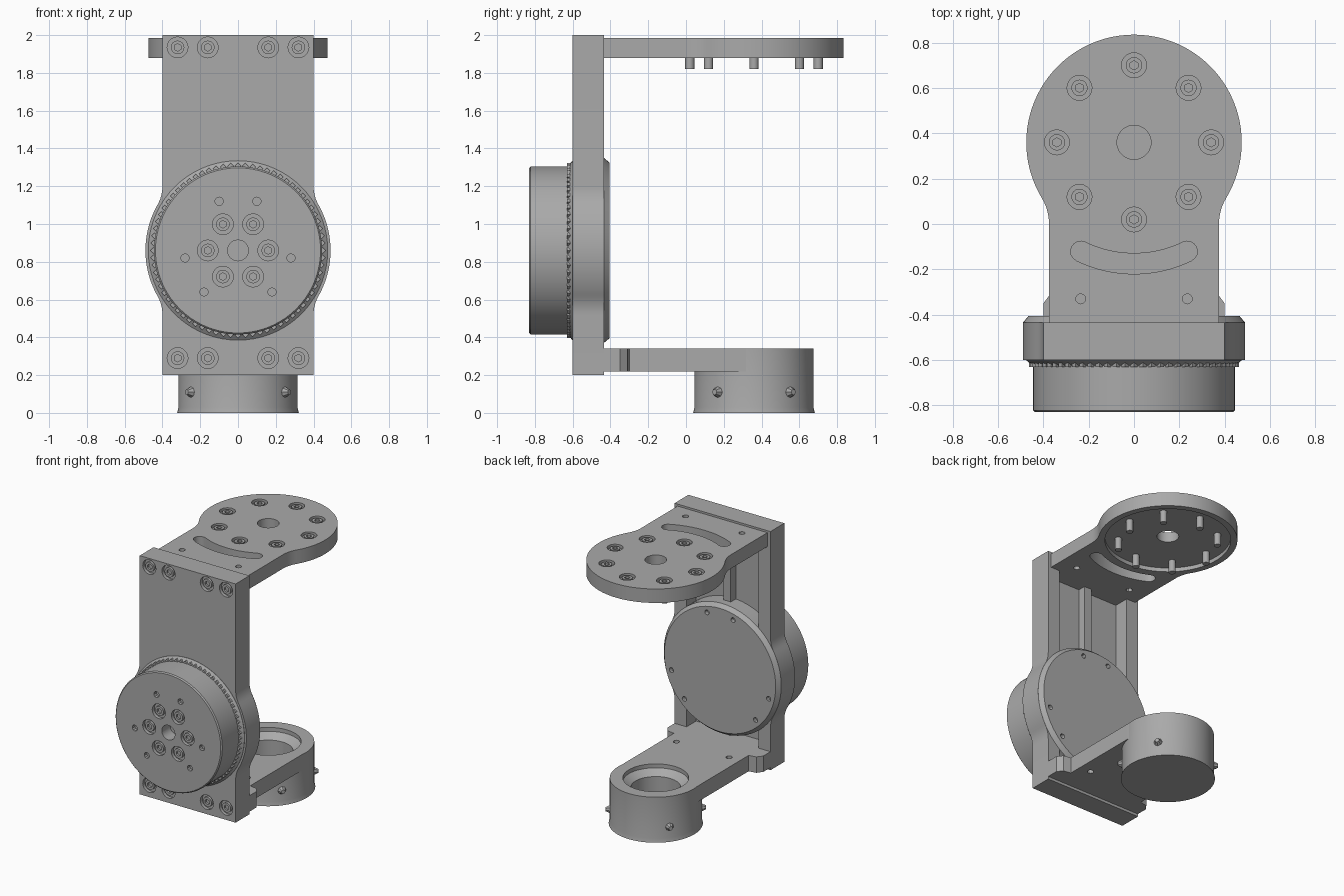
import bpy, bmesh
from math import sin, cos, pi, sqrt, atan2, radians
from mathutils import Vector, Matrix

cube = bpy.data.objects.get("Cube")
if cube:
    bpy.data.objects.remove(cube, do_unlink=True)

grey = bpy.data.materials.new("machined_grey")
grey.use_nodes = True
grey.diffuse_color = (0.4, 0.4, 0.4, 1)
grey.node_tree.nodes["Principled BSDF"].inputs["Base Color"].default_value = (0.4, 0.4, 0.4, 1)

FRONT, UP = Vector((0, -1, 0)), Vector((0, 0, 1))
MOTOR_Z, ARM_Y = 0.86, 0.36


def finish(name, bm):
    bmesh.ops.recalc_face_normals(bm, faces=bm.faces)
    mesh = bpy.data.meshes.new(name)
    bm.to_mesh(mesh)
    bm.free()
    obj = bpy.data.objects.new(name, mesh)
    bpy.context.collection.objects.link(obj)
    mesh.materials.append(grey)
    return obj


def activate(obj):
    bpy.ops.object.select_all(action='DESELECT')
    obj.select_set(True)
    bpy.context.view_layer.objects.active = obj


def prism(name, outline, lo, hi, axis='z'):
    """Extrude a 2D outline along z, or along y with the outline in x and z."""
    bm = bmesh.new()
    put = (lambda u, v, w: (u, v, w)) if axis == 'z' else (lambda u, v, w: (u, w, v))
    face = bm.faces.new([bm.verts.new(put(u, v, lo)) for u, v in outline])
    new = bmesh.ops.extrude_face_region(bm, geom=[face])['geom']
    verts = [e for e in new if isinstance(e, bmesh.types.BMVert)]
    bmesh.ops.translate(bm, verts=verts, vec=put(0, 0, hi - lo))
    return finish(name, bm)


def box(name, x0, x1, y0, y1, z0, z1):
    return prism(name, [(x0, y0), (x1, y0), (x1, y1), (x0, y1)], z0, z1)


def rods(name, centres, direction, radius, length, sides=20, tip=None):
    """Cylinders centred on the given points; direction may vary per point."""
    bm = bmesh.new()
    for c in centres:
        d = direction(c) if callable(direction) else direction
        m = Matrix.Translation(c) @ d.to_track_quat('Z', 'Y').to_matrix().to_4x4()
        bmesh.ops.create_cone(bm, cap_ends=True, segments=sides, radius1=radius,
                              radius2=radius if tip is None else tip, depth=length, matrix=m)
    return finish(name, bm)


def lathe(name, profile, centre, direction, sides=72):
    """Spin (radius, height) points round an axis through centre."""
    bm = bmesh.new()
    vs = [bm.verts.new((r, 0, h)) for r, h in profile]
    edges = [bm.edges.new(p) for p in zip(vs, vs[1:])]
    bmesh.ops.spin(bm, geom=vs + edges, axis=(0, 0, 1), cent=(0, 0, 0),
                   angle=2 * pi, steps=sides)
    bmesh.ops.remove_doubles(bm, verts=bm.verts, dist=0.0005)
    m = Matrix.Translation(centre) @ direction.to_track_quat('Z', 'Y').to_matrix().to_4x4()
    bmesh.ops.transform(bm, matrix=m, verts=bm.verts)
    return finish(name, bm)


def cut(obj, *cutters):
    for cutter in cutters:
        cutter.hide_render = True
        mod = obj.modifiers.new("cut", 'BOOLEAN')
        mod.operation, mod.solver, mod.object = 'DIFFERENCE', 'EXACT', cutter
        activate(obj)
        bpy.ops.object.modifier_apply(modifier=mod.name)
        bpy.data.objects.remove(cutter, do_unlink=True)


def arc(cx, cy, r, a0, a1, n):
    return [(cx + r * cos(a0 + (a1 - a0) * i / n), cy + r * sin(a0 + (a1 - a0) * i / n))
            for i in range(n + 1)]


def flared_neck(r, w, f, end):
    """Quarter outline: disc of radius r blending by fillet f into a neck of half width w."""
    d = sqrt((r + f) ** 2 - (w + f) ** 2)
    a = atan2(d, w + f)
    return arc(0, 0, r, 0, a, 14) + arc(w + f, d, f, pi + a, pi, 6)[1:] + [(w, end)]


def countersunk(name, obj, points, direction):
    """Sink shallow seats into a face and set socket screws in them."""
    cut(obj, rods("seat_cutter", points, direction, 0.055, 0.05))
    heads = rods(name, [p - direction * 0.02 for p in points], direction, 0.036, 0.03, 16)
    cut(heads, rods("socket_cutter", points, direction, 0.02, 0.04, 6))


# Upright plate with flared sides and a channelled back
top = flared_neck(0.49, 0.4, 0.2, 2.0 - MOTOR_Z)
low = [(x, -z) for x, z in flared_neck(0.49, 0.4, 0.2, MOTOR_Z - 0.2)]
right = low[::-1] + top[1:]
outline = right + [(-x, z) for x, z in right[::-1]]
# the widest points appear once on each side
plate = prism("upright_plate", [(x, z + MOTOR_Z) for x, z in outline], -0.6, -0.435, 'y')
cut(plate, box("channel_cutter", -0.3, 0.3, -0.55, -0.3, 0.34, 1.88))
countersunk("plate_screws", plate,
            [Vector((x, -0.6, z)) for x in (-0.32, -0.16, 0.16, 0.32) for z in (0.29, 1.935)], FRONT)
box("channel_rib", -0.03, 0.03, -0.56, -0.49, 0.3, 1.9)

# Motor housing behind the plate, with small cover holes
hub = Vector((0, 0, MOTOR_Z))
cover = lathe("motor_cover", [(0, -0.59), (0.49, -0.59), (0.49, -0.435), (0.465, -0.405), (0, -0.405)],
              hub, -FRONT)
cut(cover, rods("cover_hole_cutter",
                [hub + Vector((0.42 * cos(radians(a)), -0.405, 0.42 * sin(radians(a))))
                 for a in (75, 105, 195, 225, 315, 345)], FRONT, 0.018, 0.06, 12))

# Motor drum in front of the plate
drum = lathe("motor_drum", [(0, 0.58), (0.475, 0.58), (0.475, 0.602), (0.445, 0.625),
                            (0.445, 0.822), (0.437, 0.83), (0, 0.83)], hub, FRONT)
face = hub + FRONT * 0.83
countersunk("drum_screws", drum,
            [face + Vector((0.16 * cos(k * pi / 3), 0, 0.16 * sin(k * pi / 3))) for k in range(6)], FRONT)
cut(drum, rods("shaft_cutter", [face], FRONT, 0.055, 0.2, 28),
    rods("pin_cutter", [face + Vector((s * x, 0, z)) for s in (-1, 1)
                        for x, z in ((0.1, 0.26), (0.28, -0.04), (0.18, -0.22))], FRONT, 0.022, 0.06, 10))

# Fine tooth ring round the foot of the drum
rods("tooth_ring", [hub + Vector((0.448 * cos(k * pi / 36), -0.61, 0.448 * sin(k * pi / 36)))
                    for k in range(72)], FRONT, 0.016, 0.04, 4)

# Upper arm: round mounting plate on a neck
half = [(x, ARM_Y - y) for x, y in flared_neck(0.475, 0.375, 0.22, 0.84)]
half = arc(0, ARM_Y, 0.475, pi / 2, 0, 24)[:-1] + half
arm = prism("upper_arm", half + [(-x, y) for x, y in half[:0:-1]], 1.88, 1.985)
rim = Vector((0, ARM_Y, 1.985))
ring = [rim + Vector((0.34 * cos(k * pi / 4), 0.34 * sin(k * pi / 4), 0)) for k in range(8)]
countersunk("arm_screws", arm, ring, UP)
swing = radians(26)
slot = (arc(0, ARM_Y, 0.58, -pi / 2 - swing, -pi / 2 + swing, 20)
        + arc(0.535 * sin(swing), ARM_Y - 0.535 * cos(swing), 0.045, swing - pi / 2, swing + pi / 2, 8)[1:-1]
        + arc(0, ARM_Y, 0.49, -pi / 2 + swing, -pi / 2 - swing, 20)
        + arc(-0.535 * sin(swing), ARM_Y - 0.535 * cos(swing), 0.045, pi / 2 - swing, 3 * pi / 2 - swing, 8)[1:-1])
cut(arm, prism("slot_cutter", slot, 1.8, 2.1),
    rods("centre_cutter", [rim], UP, 0.075, 0.4, 36),
    rods("underside_cutter", [rim - UP * 0.1], UP, 0.43, 0.05, 64),
    rods("dowel_cutter", [Vector((x, -0.33, 1.93)) for x in (-0.235, 0.235)], UP, 0.022, 0.3, 12))
rods("screw_tips", [p - UP * 0.11 for p in ring], UP, 0.024, 0.11, 14)

# Lower arm: stepped foot and straight neck
half = [(0.4, -0.5), (0.4, -0.35), (0.37, -0.31), (0.312, -0.3)] + arc(0, ARM_Y, 0.312, 0, pi / 2, 20)
lower = prism("lower_arm", half + [(-x, y) for x, y in half[-2::-1]], 0.22, 0.34)
cut(lower, rods("cup_cutter", [Vector((0, ARM_Y, 0.3))], UP, 0.29, 0.4, 64),
    rods("dowel_cutter", [Vector((x, -0.2, 0.3)) for x in (-0.22, 0.22)], UP, 0.022, 0.3, 12))

# Joint cup with a chamfered pocket and side screws
base = Vector((0, ARM_Y, 0))
lathe("joint_cup", [(0, 0), (0.322, 0), (0.315, 0.03), (0.315, 0.34), (0.225, 0.34),
                    (0.225, 0.31), (0.17, 0.27), (0.17, 0.1), (0, 0.1)], base, UP)
rods("cup_screws", [base + Vector((sx * 0.26, sy * 0.2, 0.11)) for sx in (-1, 1) for sy in (-1, 1)],
     lambda c: Vector((c.x, c.y - ARM_Y, 0)), 0.03, 0.03, 8, tip=0.015)

# Smooth round surfaces, keep hard edges
for obj in list(bpy.context.scene.objects):
    if obj.type == 'MESH':
        activate(obj)
        bpy.ops.object.shade_smooth_by_angle(angle=radians(30))
